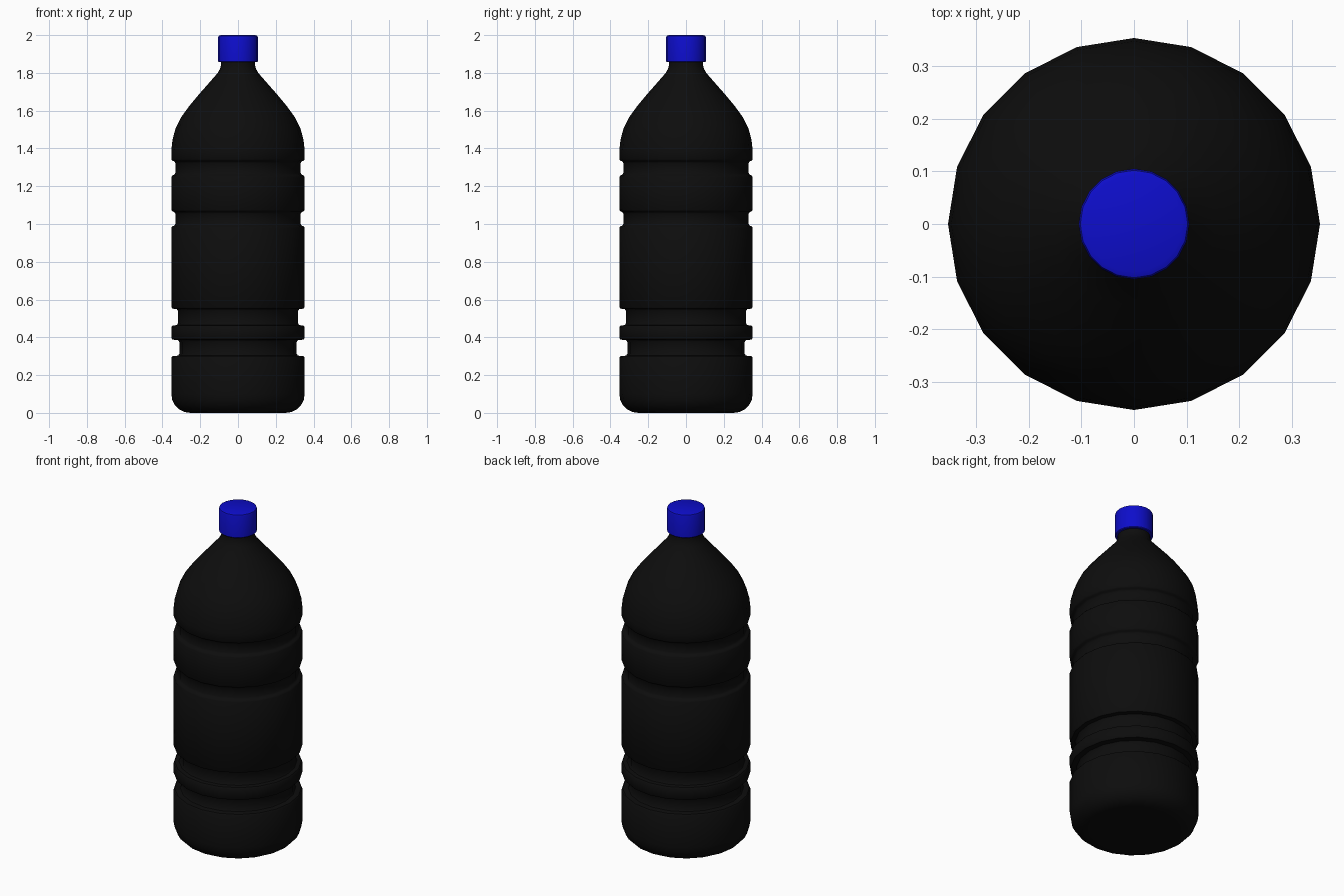
import bpy, bmesh, math

if "Cube" in bpy.data.objects:
    bpy.data.objects.remove(bpy.data.objects["Cube"])

SIDES = 20


def material(name, rgb):
    m = bpy.data.materials.new(name)
    m.diffuse_color = (*rgb, 1)
    m.use_nodes = True
    m.node_tree.nodes["Principled BSDF"].inputs["Base Color"].default_value = m.diffuse_color
    return m


def lathe(name, profile, mat):
    """Revolve an (r, z) profile around z; r = 0 ends become fan tips."""
    bm = bmesh.new()
    verts = [bm.verts.new((r, 0, z)) for r, z in profile]
    edges = [bm.edges.new(pair) for pair in zip(verts, verts[1:])]
    bmesh.ops.spin(bm, geom=verts + edges, cent=(0, 0, 0), axis=(0, 0, 1),
                   angle=math.tau, steps=SIDES, use_merge=False)
    bmesh.ops.remove_doubles(bm, verts=bm.verts, dist=1e-4)
    bmesh.ops.recalc_face_normals(bm, faces=bm.faces)
    me = bpy.data.meshes.new(name)
    bm.to_mesh(me)
    bm.free()
    ob = bpy.data.objects.new(name, me)
    bpy.context.collection.objects.link(ob)
    me.materials.append(mat)
    bpy.ops.object.select_all(action='DESELECT')
    ob.select_set(True)
    bpy.context.view_layer.objects.active = ob
    bpy.ops.object.shade_smooth_by_angle(angle=math.radians(40))
    return ob


black = material("black_plastic", (0.004, 0.004, 0.004))
blue = material("blue_plastic", (0.004, 0.004, 0.6))

R = 0.353

# Body: flat base with a rounded lower corner
profile = [(0, 0)]
for i in range(6):
    a = math.radians(18 * i)
    profile.append((R - 0.1 + 0.1 * math.sin(a), 0.1 - 0.1 * math.cos(a)))

# Body: recessed grip rings (bottom, top, inner radius) with softened rims
for z0, z1, r in [(0.30, 0.388, 0.311), (0.462, 0.552, 0.318),
                  (0.988, 1.067, 0.332), (1.257, 1.335, 0.332)]:
    profile += [(R, z0 - 0.008), (R - 0.006, z0), (r + 0.006, z0 + 0.003), (r, z0 + 0.012),
                (r, z1 - 0.012), (r + 0.006, z1 - 0.003), (R - 0.006, z1), (R, z1 + 0.008)]

# Body: domed shoulder tapering into the neck
profile += [(R, 1.39), (0.347, 1.445), (0.331, 1.505), (0.301, 1.565), (0.258, 1.625),
            (0.208, 1.685), (0.155, 1.745), (0.107, 1.80), (0.096, 1.82),
            (0.09, 1.84), (0.09, 1.87)]
lathe("bottle_body", profile, black)

# Screw cap with a bevelled top rim
lathe("cap", [(0.088, 1.857), (0.101, 1.857), (0.105, 1.861), (0.105, 1.988),
              (0.102, 1.996), (0.092, 2.0), (0, 2.0)], blue)
